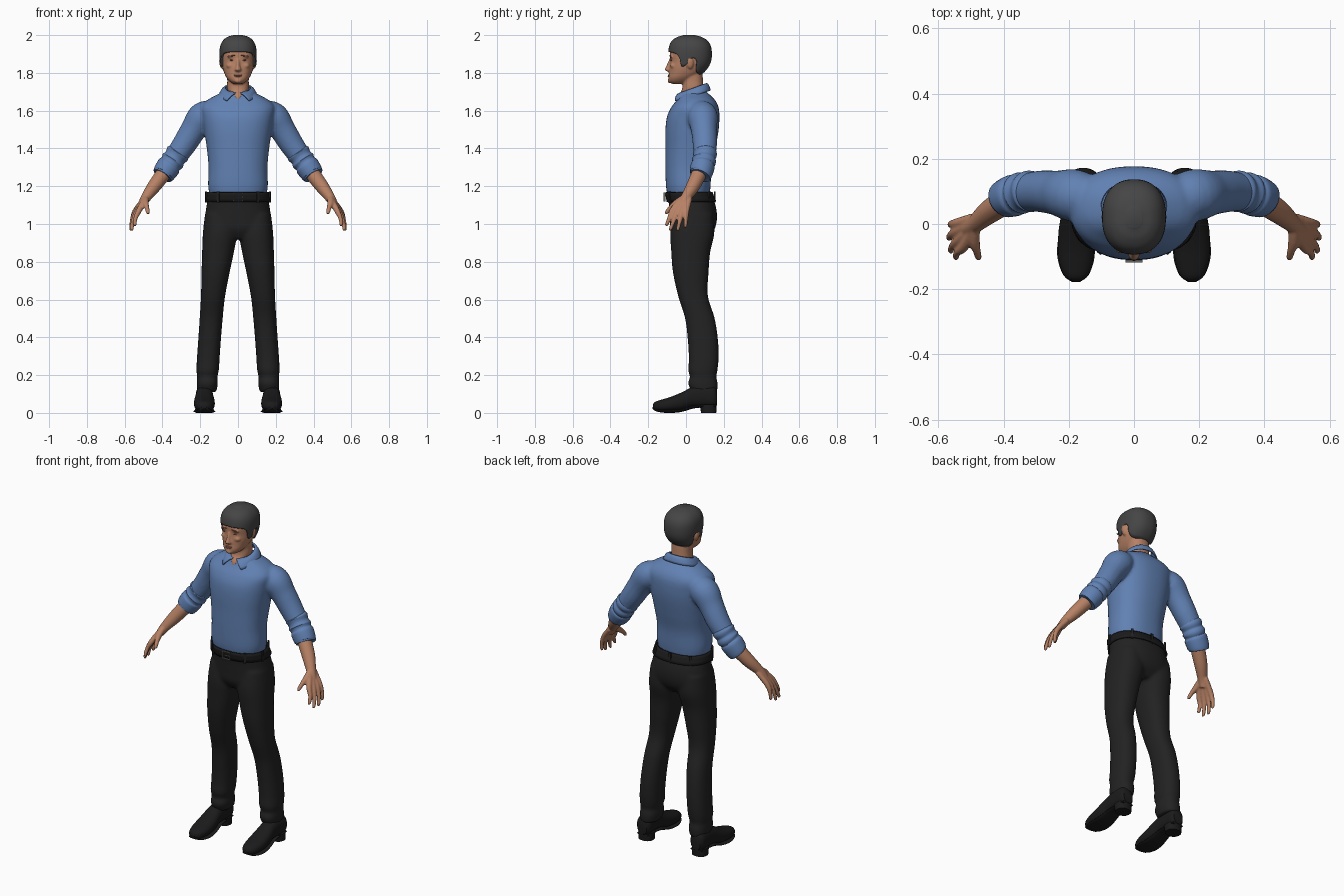
import bpy, bmesh
from math import sin, cos, pi, copysign, radians, degrees
from mathutils import Matrix, Vector

cube = bpy.data.objects.get("Cube")
if cube:
    bpy.data.objects.remove(cube)


def material(name, *rgb):
    m = bpy.data.materials.new(name)
    m.use_nodes = True
    m.diffuse_color = (*rgb, 1)
    m.node_tree.nodes["Principled BSDF"].inputs["Base Color"].default_value = (*rgb, 1)
    return m


shirt_blue = material("shirt blue", .12, .22, .45)
skin = material("skin", .47, .22, .13)
hair_grey = material("dark grey hair", .06, .06, .06)
cloth_black = material("trouser black", .016, .016, .016)
leather = material("black leather", .011, .011, .012)
metal = material("buckle metal", .14, .13, .12)
brow_brown = material("brow brown", .16, .07, .04)
lip_tone = material("lip tone", .38, .15, .1)


def at(rings, t):
    """Smooth interpolation of the values that follow each key."""
    last = len(rings) - 1
    t = min(max(t, rings[0][0]), rings[last][0])
    i = max(k for k in range(last) if rings[k][0] <= t)

    def slope(k, c):
        p, q = rings[max(k - 1, 0)], rings[min(k + 1, last)]
        return (q[c] - p[c]) / (q[0] - p[0])
    a, b = rings[i], rings[i + 1]
    h = b[0] - a[0]
    s = (t - a[0]) / h
    e = s * s * (3 - 2 * s)
    return [a[c] + (b[c] - a[c]) * e + h * s * (1 - s) * ((1 - s) * slope(i, c) - s * slope(i + 1, c))
            for c in range(1, len(a))]


def power(v, p=2.3):
    return copysign(abs(v) ** (2 / p), v)


def point(rings, ang, t, off=0.0):
    """Point on a body section; angle 0 is the front, positive goes to +x."""
    lo, hi, w, *cx = at(rings, t)
    x = (cx[0] if cx else 0) + (max(w, .003) + off) * power(sin(ang))
    return x, (lo + hi) / 2 - ((hi - lo) / 2 + off) * power(cos(ang)), t


def surface(bm, f, n, m, closed=True, cap=True):
    rows = [[bm.verts.new(f(j / n, i / m)) for j in range(n if closed else n + 1)] for i in range(m + 1)]
    for a, b in zip(rows, rows[1:]):
        for j in range(n):
            k = (j + 1) % len(a)
            bm.faces.new((a[j], a[k], b[k], b[j]))
    if cap:
        bm.faces.new(rows[0])
        bm.faces.new(rows[-1])


def loft(bm, rings, side=1, m=32, along_y=False, n=36):
    def f(u, v):
        x, y, z = point(rings, 2 * pi * u, rings[0][0] + (rings[-1][0] - rings[0][0]) * v)
        return (x * side, z, y) if along_y else (x * side, y, z)
    surface(bm, f, n, m)


def tube(bm, pts, side=1, n=20, m=24):
    keys = [(k, *p) for k, p in enumerate(pts)]
    end = len(pts) - 1

    def f(u, v):
        x, y, z, r = at(keys, v * end)
        d = Vector(at(keys, v * end + .05)[:3]) - Vector(at(keys, v * end - .05)[:3])
        right = d.cross(Vector((0, 1, 0))).normalized()
        up = right.cross(d).normalized()
        p = Vector((x, y, z)) + r * (right * cos(2 * pi * u) + up * sin(2 * pi * u))
        return p.x * side, p.y, p.z
    surface(bm, f, n, m)


def ball(bm, loc, size, turn=0):
    mat = Matrix.Translation(loc) @ Matrix.Rotation(turn, 4, 'Y') @ Matrix.Diagonal((*size, 1))
    bmesh.ops.create_uvsphere(bm, u_segments=20, v_segments=12, radius=1, matrix=mat)


def box(bm, loc, size, turn=0):
    mat = Matrix.Translation(loc) @ Matrix.Rotation(turn, 4, 'Z') @ Matrix.Diagonal((*size, 1))
    bmesh.ops.create_cube(bm, size=1, matrix=mat)


def finish(bm, name, mat, voxel=0, thick=0, offset=0, angle=40):
    bmesh.ops.recalc_face_normals(bm, faces=bm.faces)
    mesh = bpy.data.meshes.new(name)
    bm.to_mesh(mesh)
    bm.free()
    mesh.materials.append(mat)
    obj = bpy.data.objects.new(name, mesh)
    bpy.context.collection.objects.link(obj)
    bpy.ops.object.select_all(action='DESELECT')
    obj.select_set(True)
    bpy.context.view_layer.objects.active = obj
    bpy.ops.object.shade_smooth_by_angle(angle=radians(angle))
    if thick:
        mod = obj.modifiers.new("thickness", 'SOLIDIFY')
        mod.thickness, mod.offset = thick, offset
    if voxel:
        mod = obj.modifiers.new("merge", 'REMESH')
        mod.mode, mod.voxel_size, mod.use_smooth_shade = 'VOXEL', voxel, True
        mod = obj.modifiers.new("soften", 'SMOOTH')
        mod.factor, mod.iterations = .5, 5
    return obj


# Shirt: torso and upper sleeves merged into one smooth surface
torso = [(1.15, -.098, .125, .15), (1.2, -.106, .13, .158), (1.3, -.109, .136, .156), (1.4, -.109, .156, .165),
         (1.5, -.109, .173, .18), (1.57, -.1, .177, .19), (1.62, -.077, .172, .195), (1.655, -.05, .155, .165),
         (1.685, -.034, .125, .11), (1.705, -.022, .105, .07)]
sleeve = [(.12, .08, 1.585, .066), (.185, .088, 1.567, .08), (.235, .095, 1.5, .069), (.285, .1, 1.42, .064),
          (.345, .095, 1.335, .056), (.39, .08, 1.272, .05)]
bm = bmesh.new()
loft(bm, torso, m=40, n=48)
for s in (1, -1):
    tube(bm, sleeve, s, n=28)
finish(bm, "shirt", shirt_blue, voxel=.009)

# Rolled cuffs with folds
cuff = [(.31, .1, 1.387, .055), (.32, .1, 1.372, .064), (.334, .097, 1.352, .058), (.346, .095, 1.334, .064),
        (.357, .091, 1.319, .058), (.367, .088, 1.305, .064), (.392, .079, 1.268, .06), (.4, .074, 1.256, .054)]
bm = bmesh.new()
for s in (1, -1):
    tube(bm, cuff, s, n=28, m=42)
finish(bm, "rolled_cuffs", shirt_blue)

# Button strip down the front
bm = bmesh.new()
surface(bm, lambda u, v: point(torso, (u - .5) * .03, 1.18 + .46 * v, .003), 4, 30, False, False)
finish(bm, "button_strip", shirt_blue)


# Folded collar, open at the front with two points
def collar(u, v):
    gap = radians(5 + 31 * v)
    a = gap + (2 * pi - 2 * gap) * u
    front = (1 + cos(a)) / 2
    rx = .066 + .034 * v
    ry = .064 + v * (.022 + .04 * front)
    z = 1.742 - .048 * front - v * (.036 + .014 * front ** 3)
    return rx * sin(a), .042 - ry * cos(a), z + .012 * sin(pi * v)


bm = bmesh.new()
surface(bm, collar, 56, 6, False, False)
finish(bm, "collar", shirt_blue, thick=.007)

# Trousers: hips and legs merged
hips = [(.92, -.05, .11, .13), (.97, -.08, .15, .172), (1.03, -.086, .164, .175), (1.1, -.09, .156, .166),
        (1.165, -.1, .13, .155)]
leg = [(.11, .03, .165, .05, .165), (.16, .01, .168, .056, .162), (.19, .022, .16, .053, .163),
       (.22, .012, .166, .059, .161), (.28, .015, .172, .06, .158), (.38, .01, .17, .06, .151),
       (.5, -.005, .152, .061, .142), (.62, -.042, .116, .064, .132), (.75, -.07, .12, .075, .118),
       (.85, -.078, .128, .084, .106), (.95, -.083, .15, .09, .096), (1.05, -.07, .145, .08, .095)]
bm = bmesh.new()
loft(bm, hips, n=48)
for s in (1, -1):
    loft(bm, leg, s, m=60)
finish(bm, "trousers", cloth_black, voxel=.009)

# Belt, loops and buckle
bm = bmesh.new()
surface(bm, lambda u, v: point(hips, 2 * pi * u, 1.118 + .05 * v, .006), 64, 3, True, False)
finish(bm, "belt", leather, thick=.009)
bm = bmesh.new()
for a in (35, 80, 140, 180, 220, 280, 325):
    x, y, z = point(hips, radians(a), 1.143, .012)
    box(bm, (x, y, z), (.014, .008, .06), radians(a))
finish(bm, "belt_loops", cloth_black)
bm = bmesh.new()
for s in (1, -1):
    box(bm, (.024 * s, -.114, 1.143), (.005, .009, .047))
    box(bm, (0, -.114, 1.143 + .021 * s), (.05, .009, .005))
box(bm, (.006, -.115, 1.143), (.03, .007, .004))
finish(bm, "belt_buckle", metal)

# Shoes, with separate soles and heels
shoe = [(-.176, .025, .045, .012), (-.165, .014, .058, .032), (-.13, .008, .07, .048), (-.08, .008, .085, .055),
        (-.02, .014, .11, .053), (.03, .03, .135, .046), (.1, .03, .15, .045), (.15, .03, .14, .042),
        (.163, .04, .12, .03)]
sole = [(-.178, .022, .034, .012), (-.16, .008, .02, .037), (-.1, 0, .016, .057), (-.03, .004, .02, .053),
        (.05, .025, .04, .043), (.16, .03, .045, .036)]
heel = [(0, .08, .16, .044), (.045, .072, .162, .045)]
for label, rings, lengthwise in (("shoes", shoe, True), ("soles", sole, True), ("heels", heel, False)):
    bm = bmesh.new()
    for s in (1, -1):
        loft(bm, [r + (.178,) for r in rings], s, along_y=lengthwise)
    finish(bm, label, leather)

# Forearms and hands: every finger runs from the wrist to its tip
forearm = [(.365, .088, 1.305, .042), (.44, .04, 1.205, .037), (.487, .0, 1.14, .027), (.51, -.017, 1.1, .022)]
knuckles = [(.522, -.07, 1.075), (.533, -.046, 1.067), (.54, -.021, 1.067), (.541, .003, 1.073)]
tips = [(.548, -.105, .99), (.564, -.085, .966), (.569, -.045, .965), (.564, -.003, .982)]
bm = bmesh.new()
for s in (1, -1):
    tube(bm, forearm, s)
    for k, (a, b) in enumerate(zip(knuckles, tips)):
        a, b = Vector(a), Vector(b)
        mid = a.lerp(b, .5) + Vector((.007, 0, 0))
        wrist = (.492, -.018 + .012 * k, 1.135, .016)
        tube(bm, [wrist, (*a, .0155), (*mid, .0115), (*a.lerp(b, .93), .0095), (*b, .005)], s, n=14)
    tube(bm, [(.49, -.01, 1.14, .018), (.49, -.052, 1.11, .018), (.482, -.083, 1.085, .0125),
              (.477, -.102, 1.062, .0105), (.476, -.108, 1.052, .005)], s, n=14)
finish(bm, "forearms_and_hands", skin, voxel=.005)

# Head, neck, nose and ears merged
head = [(1.742, -.075, -.01, .026), (1.755, -.09, .02, .044), (1.775, -.093, .05, .061), (1.8, -.09, .085, .073),
        (1.83, -.088, .11, .082), (1.86, -.084, .124, .086), (1.9, -.085, .128, .089), (1.94, -.08, .122, .085),
        (1.968, -.065, .103, .07), (1.986, -.035, .07, .045), (1.993, -.005, .04, .016)]
neck = [(1.655, -.048, .05, .018), (1.68, -.042, .07, .035), (1.71, -.022, .09, .056), (1.76, -.02, .09, .057),
        (1.82, -.03, .085, .06)]
nose = [(1.806, -.096, -.06, .013), (1.816, -.113, -.06, .018), (1.83, -.107, -.06, .013), (1.872, -.09, -.06, .007)]
bm = bmesh.new()
loft(bm, head, m=50, n=48)
loft(bm, neck)
loft(bm, nose, n=20)
for s in (1, -1):
    ball(bm, (.09 * s, .022, 1.852), (.009, .018, .031), .15 * s)
    ball(bm, (.033 * s, -.076, 1.887), (.026, .011, .007), .1 * s)
    ball(bm, (.04 * s, -.068, 1.838), (.022, .016, .014))
ball(bm, (0, -.087, 1.758), (.02, .011, .012))
finish(bm, "head_and_neck", skin, voxel=.005)

# Hair cap that follows a hairline with sideburns
hairline = [(0, 1.912), (45, 1.905), (62, 1.885), (72, 1.838), (84, 1.84), (91, 1.874), (104, 1.87), (112, 1.825),
            (130, 1.798), (180, 1.787)]


def hair(u, v):
    a = (2 * u - 1) * pi
    low = at(hairline, degrees(abs(a)))[0]
    x, y, z = point(head, a, low + (head[-1][0] - low) * (1 - (1 - v) ** 2), .009)
    return x, y, z + .007 * v


bm = bmesh.new()
surface(bm, hair, 88, 24, True, False)
bmesh.ops.holes_fill(bm, edges=[e for e in bm.edges if e.is_boundary and e.verts[0].co.z > 1.99])
finish(bm, "hair", hair_grey, thick=.012, offset=-1, angle=50)

# Brows, eyes and lips
bm = bmesh.new()
for s in (1, -1):
    ball(bm, (.034 * s, -.082, 1.89), (.021, .007, .0035), .1 * s)
finish(bm, "eyebrows", brow_brown)
bm = bmesh.new()
for s in (1, -1):
    ball(bm, (.033 * s, -.078, 1.867), (.012, .0045, .0035))
finish(bm, "eyes", brow_brown)
bm = bmesh.new()
ball(bm, (0, -.09, 1.789), (.023, .006, .0035))
ball(bm, (0, -.09, 1.782), (.019, .007, .004))
finish(bm, "lips", lip_tone)
